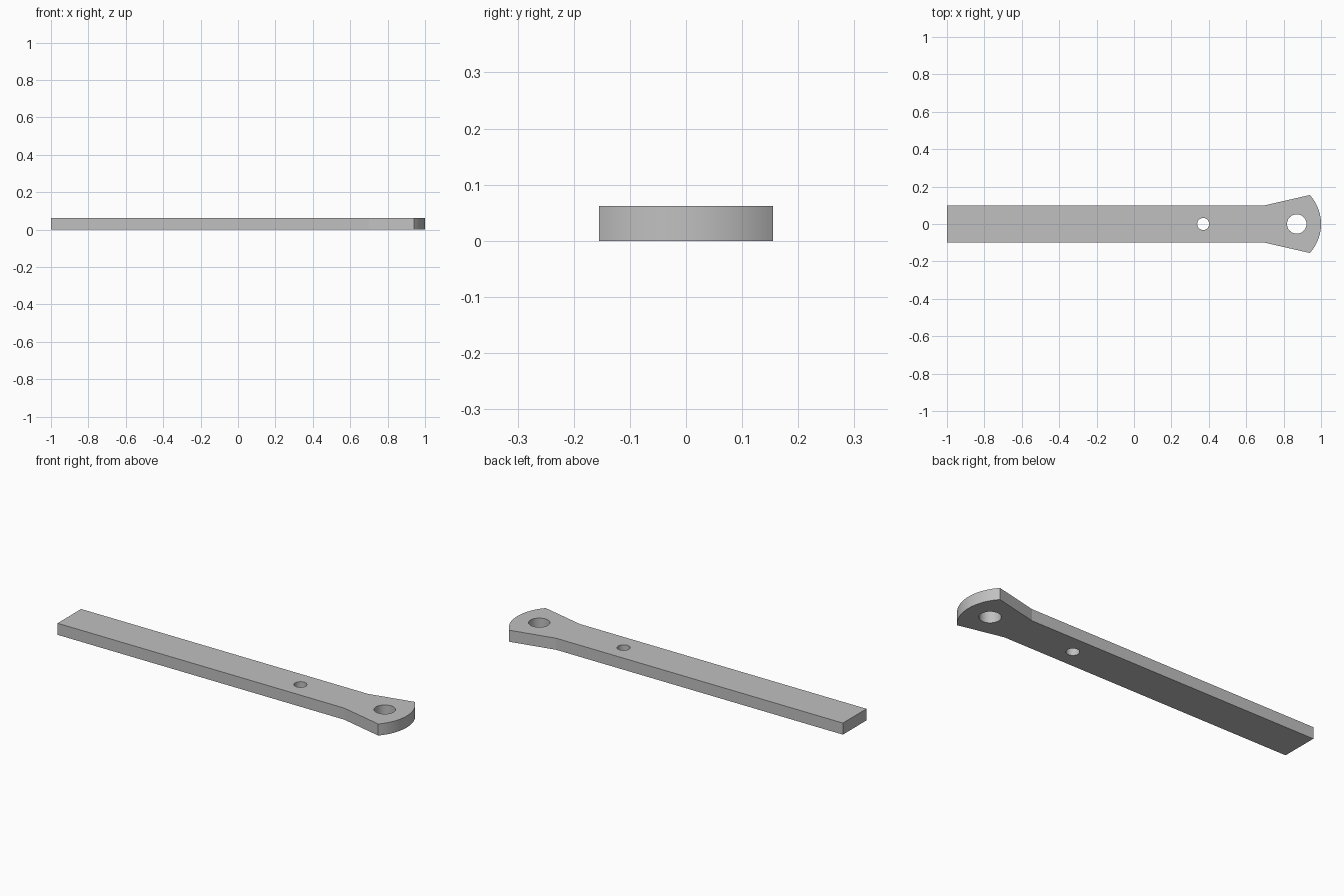
import bpy
import bmesh
from math import sin, cos, pi, asin

cube = bpy.data.objects.get("Cube")
if cube:
    bpy.data.objects.remove(cube, do_unlink=True)

THICK = 0.062
HALF = 0.1          # half width of the bar
TIP_X, TIP_Y = 0.94, 0.155
R = 0.23            # radius of the rounded end
STEPS = 32

steel = bpy.data.materials.new("plain_grey")
steel.use_nodes = True
grey = (0.53, 0.53, 0.53, 1)
steel.diffuse_color = grey
steel.node_tree.nodes["Principled BSDF"].inputs["Base Color"].default_value = grey


def circle(cx, r, n=48):
    return [(cx + r * cos(2 * pi * i / n), r * sin(2 * pi * i / n)) for i in range(n)]


# Outline: straight bar, flared head, rounded end
a = asin(TIP_Y / R)
arc = [(1 - R + R * cos(t), R * sin(t))
       for t in (-a + 2 * a * i / STEPS for i in range(STEPS + 1))]
outline = [(-1, -HALF), (0.7, -HALF)] + arc + [(0.7, HALF), (-1, HALF)]

# Flat plate with a pilot hole and a pivot hole
bm = bmesh.new()
edges = []
for loop in (outline, circle(0.37, 0.032), circle(0.87, 0.052)):
    verts = [bm.verts.new((x, y, 0)) for x, y in loop]
    edges += [bm.edges.new((v, verts[(i + 1) % len(verts)])) for i, v in enumerate(verts)]
bmesh.ops.triangle_fill(bm, edges=edges, use_beauty=True, normal=(0, 0, 1))

# Thickness
result = bmesh.ops.extrude_face_region(bm, geom=bm.faces[:], use_keep_orig=True)
top = [g for g in result["geom"] if isinstance(g, bmesh.types.BMVert)]
bmesh.ops.translate(bm, verts=top, vec=(0, 0, THICK))
bmesh.ops.recalc_face_normals(bm, faces=bm.faces[:])

mesh = bpy.data.meshes.new("flared_lever_bar")
bm.to_mesh(mesh)
bm.free()
mesh.materials.append(steel)
bar = bpy.data.objects.new("flared_lever_bar", mesh)
bpy.context.collection.objects.link(bar)

# Smooth round walls, sharp rims and corners
bpy.ops.object.select_all(action="DESELECT")
bar.select_set(True)
bpy.context.view_layer.objects.active = bar
bpy.ops.object.shade_smooth_by_angle(angle=pi / 18)
